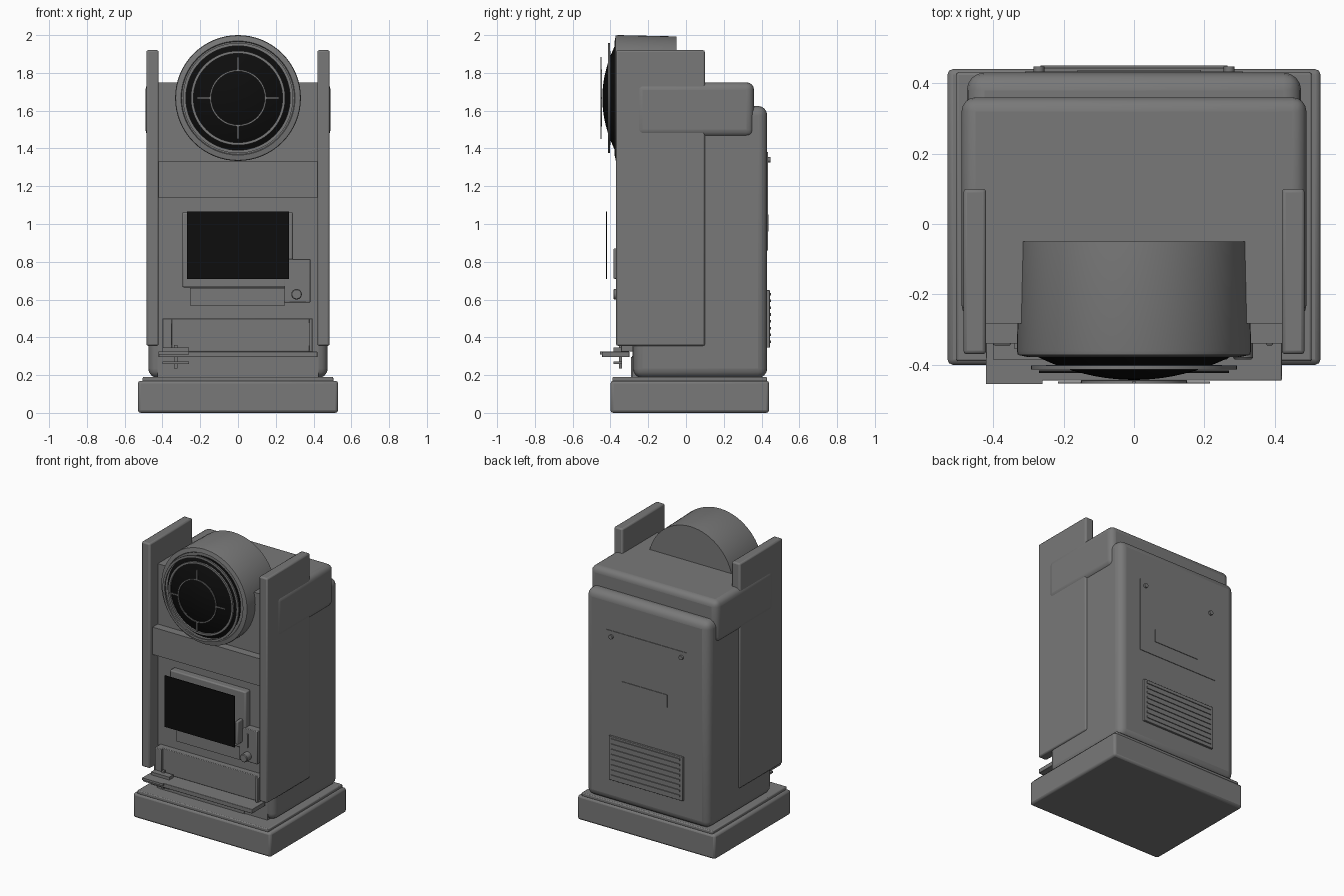
import bpy, bmesh, math
from mathutils import Matrix

if "Cube" in bpy.data.objects:
    bpy.data.objects.remove(bpy.data.objects["Cube"])


def material(name, value):
    m = bpy.data.materials.new(name)
    m.diffuse_color = (value, value, value, 1)
    m.use_nodes = True
    m.node_tree.nodes["Principled BSDF"].inputs["Base Color"].default_value = m.diffuse_color
    return m


GREY = material("cabinet grey", 0.19)
BLACK = material("glossy black", 0.004)


def finish(name, bm, mat, bevel=0.0, segments=2):
    bmesh.ops.recalc_face_normals(bm, faces=bm.faces)
    me = bpy.data.meshes.new(name)
    bm.to_mesh(me)
    bm.free()
    me.materials.append(mat)
    ob = bpy.data.objects.new(name, me)
    bpy.context.collection.objects.link(ob)
    if bevel:
        mod = ob.modifiers.new("bevel", 'BEVEL')
        mod.width = bevel
        mod.segments = segments
    bpy.ops.object.select_all(action='DESELECT')
    ob.select_set(True)
    bpy.context.view_layer.objects.active = ob
    bpy.ops.object.shade_smooth_by_angle(angle=math.radians(35))
    return ob


def box(name, x, y, z, bevel=0.0, mat=GREY, segments=2):
    bm = bmesh.new()
    bmesh.ops.create_cube(bm, size=1)
    for v in bm.verts:
        v.co = [(r[0] + r[1]) / 2 + c * (r[1] - r[0]) for c, r in zip(v.co, (x, y, z))]
    return finish(name, bm, mat, bevel, segments)


def lathe(name, profile, centre, mat=GREY, steps=64, closed=False):
    """Spin (radius, y) points around an axis running front to back."""
    bm = bmesh.new()
    pts = [bm.verts.new((r, y, 0)) for r, y in profile]
    edges = [bm.edges.new(p) for p in zip(pts, pts[1:])]
    if closed:
        edges.append(bm.edges.new((pts[-1], pts[0])))
    bmesh.ops.spin(bm, geom=pts + edges, cent=(0, 0, 0), axis=(0, 1, 0),
                   angle=math.tau, steps=steps)
    bmesh.ops.remove_doubles(bm, verts=bm.verts, dist=1e-5)
    bmesh.ops.transform(bm, matrix=Matrix.Translation((centre[0], 0, centre[1])), verts=bm.verts)
    return finish(name, bm, mat)


def ring(name, r0, r1, y0, y1, centre):
    return lathe(name, [(r0, y0), (r1, y0), (r1, y1), (r0, y1)], centre, closed=True)


# Base and cabinet
box("base", (-.53, .53), (-.4, .44), (0, .17), .015)
box("plinth", (-.505, .505), (-.39, .43), (.165, .19), .006)
box("cabinet_body", (-.475, .475), (-.28, .43), (.185, 1.625), .05, segments=4)
box("top_cap", (-.49, .49), (-.27, .36), (1.46, 1.75), .04, segments=4)
for side, s in (("left", -1), ("right", 1)):
    box(side + "_side_panel", sorted((s * .42, s * .485)), (-.37, .1), (.355, 1.92), .01)
box("upper_front_panel", (-.425, .425), (-.34, -.25), (1.14, 1.33))
box("lower_front_panel", (-.425, .425), (-.283, -.23), (.19, 1.75))

# Round drum with its domed lens and grille
C = (0, 1.667)
lathe("drum", [(0, -.05), (.326, -.05), (.333, -.36), (.33, -.372), (.302, -.378), (.298, -.37), (0, -.37)], C)
dome = [(.28 * i / 10, -.375 - .068 * (1 - (i / 10) ** 2)) for i in range(11)]
lathe("lens", dome + [(.28, -.365), (0, -.365)], C, BLACK)
ring("outer_grille_ring", .276, .292, -.413, -.402, C)
ring("middle_grille_ring", .236, .25, -.413, -.4, C)
ring("inner_grille_ring", .141, .15, -.453, -.445, C)
for i in range(4):
    dx, dz = round(math.cos(i * math.pi / 2)), round(math.sin(i * math.pi / 2))
    cx, cz = dx * .183, C[1] + dz * .183
    hx, hz = (.033, .005) if dx else (.005, .033)
    box("grille_spoke", (cx - hx, cx + hx), (-.453, -.447), (cz - hz, cz + hz))

# Display screen in its frame
box("screen_frame", (-.295, .29), (-.33, -.27), (.665, 1.062), .008)
box("screen", (-.27, .27), (-.423, -.417), (.708, 1.065), mat=BLACK)
box("lower_strip", (-.255, .25), (-.31, -.27), (.568, .66))

# Control plate with slot, lever and button
box("control_plate", (.245, .383), (-.335, -.27), (.585, .815), .004)
box("control_lever", (.245, .268), (-.385, -.32), (.71, .87), .006)
box("control_slot", (.306, .314), (-.342, -.33), (.685, .78))
lathe("button", [(0, -.385), (.024, -.385), (.028, -.38), (.028, -.33), (0, -.33)], (.31, .628), steps=24)

# Delivery tray below
box("tray_back", (-.4, .39), (-.325, -.27), (.325, .5), .004)
for x0, x1 in ((-.4, -.35), (.375, .395)):
    box("tray_bracket", (x0, x1), (-.345, -.28), (.325, .5), .004)
box("tray", (-.42, .42), (-.445, -.3), (.295, .325), .003)
box("tray_lip", (-.42, -.26), (-.455, -.38), (.31, .325))
box("tray_upper_clip", (-.4, -.26), (-.385, -.34), (.325, .345))
box("tray_lower_clip", (-.4, -.26), (-.385, -.34), (.258, .272))
box("tray_peg", (-.34, -.32), (-.355, -.34), (.235, .36))
box("kick_plate", (-.25, .25), (-.29, -.27), (.19, .295))
box("kick_block", (-.4, -.25), (-.287, -.27), (.19, .3))

# Back: service door, handle plate, screws and vent
box("service_door", (-.31, .31), (.42, .434), (.86, 1.38))
box("door_handle_plate", (-.16, .19), (.43, .438), (.96, 1.05))
for x in (-.27, .27):
    lathe("door_screw", [(0, .43), (.015, .43), (.015, .447), (0, .447)], (x, 1.34), steps=12)
box("vent_panel", (-.285, .285), (.42, .444), (.345, .65), .003)
for i in range(8):
    z = .37 + i * .036
    box("vent_slat", (-.265, .265), (.44, .45), (z, z + .014))
